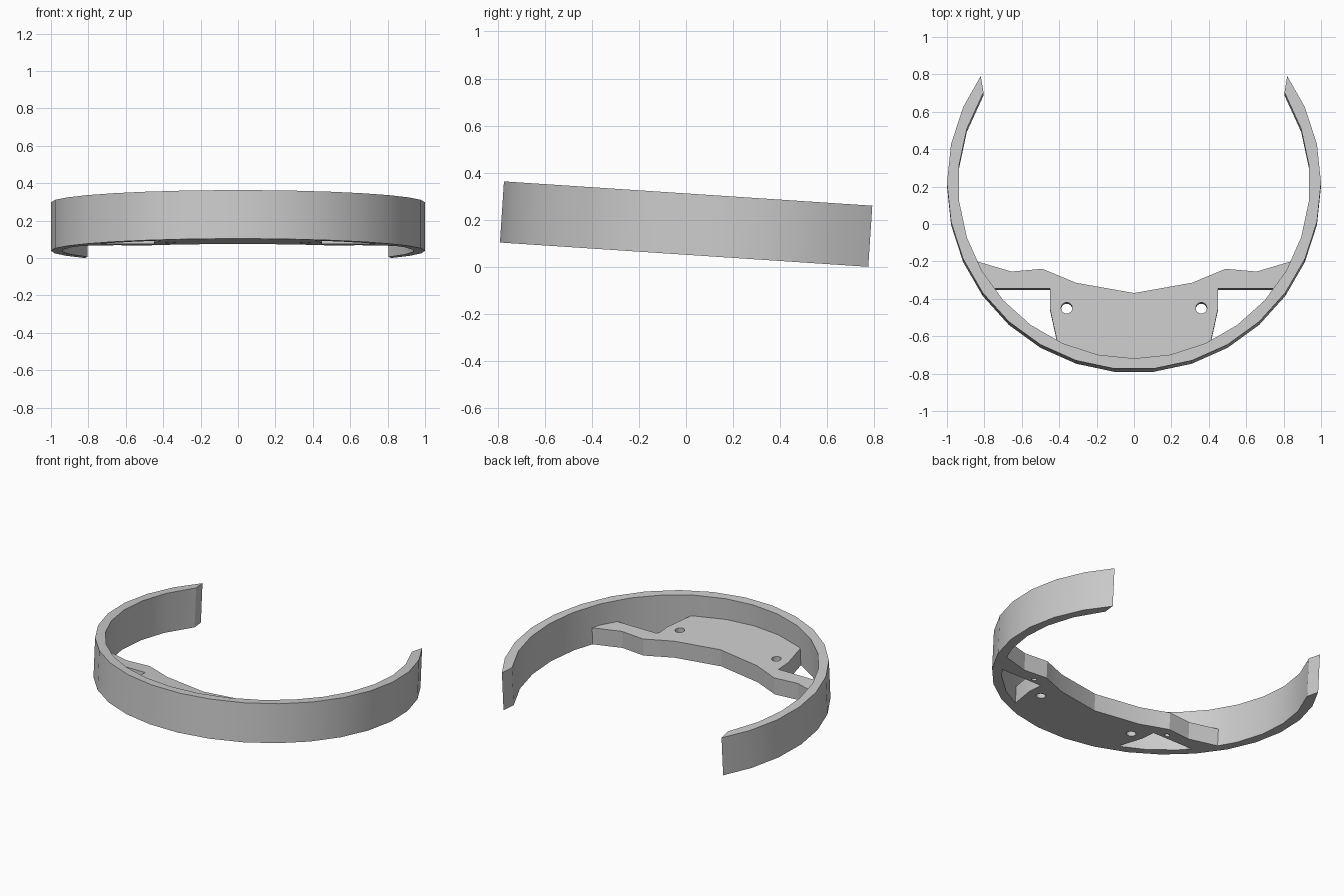
import bpy, bmesh
from math import radians, cos, sin
from mathutils import Matrix

cube = bpy.data.objects.get("Cube")
if cube:
    bpy.data.objects.remove(cube)

HEIGHT = 0.26       # band height
PLATE = 0.115       # mounting plate thickness
OUTER, INNER = 1.0, 0.94
TILT = Matrix.Translation((0, 0.202, 0.038)) @ Matrix.Rotation(radians(-3.77), 4, 'X')

grey = bpy.data.materials.new("light grey")
grey.use_nodes = True
grey.diffuse_color = (0.6, 0.6, 0.6, 1)
grey.node_tree.nodes["Principled BSDF"].inputs["Base Color"].default_value = (0.6, 0.6, 0.6, 1)


def polar(r, deg):
    return (r * cos(radians(deg)), r * sin(radians(deg)))


def mirrored(half):
    """Complete an outline given from the front centre round the +x side."""
    return half + [(-x, y) for x, y in reversed(half) if abs(x) > 1e-6]


def extrude(name, outline, height):
    bm = bmesh.new()
    base = bm.faces.new([bm.verts.new((x, y, 0)) for x, y in outline])
    top = bmesh.ops.extrude_face_region(bm, geom=[base])["geom"]
    verts = [g for g in top if isinstance(g, bmesh.types.BMVert)]
    bmesh.ops.translate(bm, verts=verts, vec=(0, 0, height))
    bmesh.ops.recalc_face_normals(bm, faces=bm.faces[:])
    mesh = bpy.data.meshes.new(name)
    bm.to_mesh(mesh)
    bm.free()
    obj = bpy.data.objects.new(name, mesh)
    bpy.context.collection.objects.link(obj)
    mesh.materials.append(grey)
    return obj


def drill(obj, x, y, radius, z_low, z_high):
    bpy.ops.mesh.primitive_cylinder_add(vertices=16, radius=radius, depth=z_high - z_low,
                                        location=(x, y, (z_low + z_high) / 2))
    cutter = bpy.context.object
    cutter.name = "hole_cutter"
    cutter.hide_render = True
    cutter.data.materials.append(grey)
    mod = obj.modifiers.new("hole", 'BOOLEAN')
    mod.operation = 'DIFFERENCE'
    mod.solver = 'EXACT'
    mod.object = cutter
    bpy.context.view_layer.objects.active = obj
    bpy.ops.object.modifier_apply(modifier=mod.name)
    bpy.data.objects.remove(cutter)


# Open band: a C-shaped outline with slanted ends
outer = [polar(OUTER, a) for a in range(-84, 25, 12)] + [polar(OUTER, 35)]
inner = [polar(INNER, a) for a in range(-90, 19, 12)] + [polar(INNER, 31.1)]
band = extrude("band", mirrored(outer + inner[::-1]), HEIGHT)

# Mounting plate: front follows the band, two arms reach out to its sides
half = [polar(INNER, a) for a in (-90, -78, -66)]
half += [(0.41, -0.843), (0.45, -0.66), (0.45, -0.555), (0.7525, -0.555)]
half += [polar(INNER, -30), (0.841, -0.41)]
half += [(0.655, -0.465), (0.49, -0.45), (0.31, -0.525)]
back_notch = (0, -0.58)
outline = half + [back_notch] + [(-x, y) for x, y in reversed(half[1:])]
plate = extrude("mounting_plate", outline, PLATE)

# Through holes in the plate and blind pilot holes under the arms
for side in (-1, 1):
    drill(plate, side * 0.36, -0.66, 0.03, -0.05, PLATE + 0.05)
    drill(plate, side * 0.53, -0.52, 0.016, -0.05, 0.08)

# Tilt into place and shade
for obj in (band, plate):
    obj.data.transform(TILT)
    bpy.ops.object.select_all(action='DESELECT')
    obj.select_set(True)
    bpy.context.view_layer.objects.active = obj
    bpy.ops.object.shade_smooth_by_angle(angle=radians(13.5))
